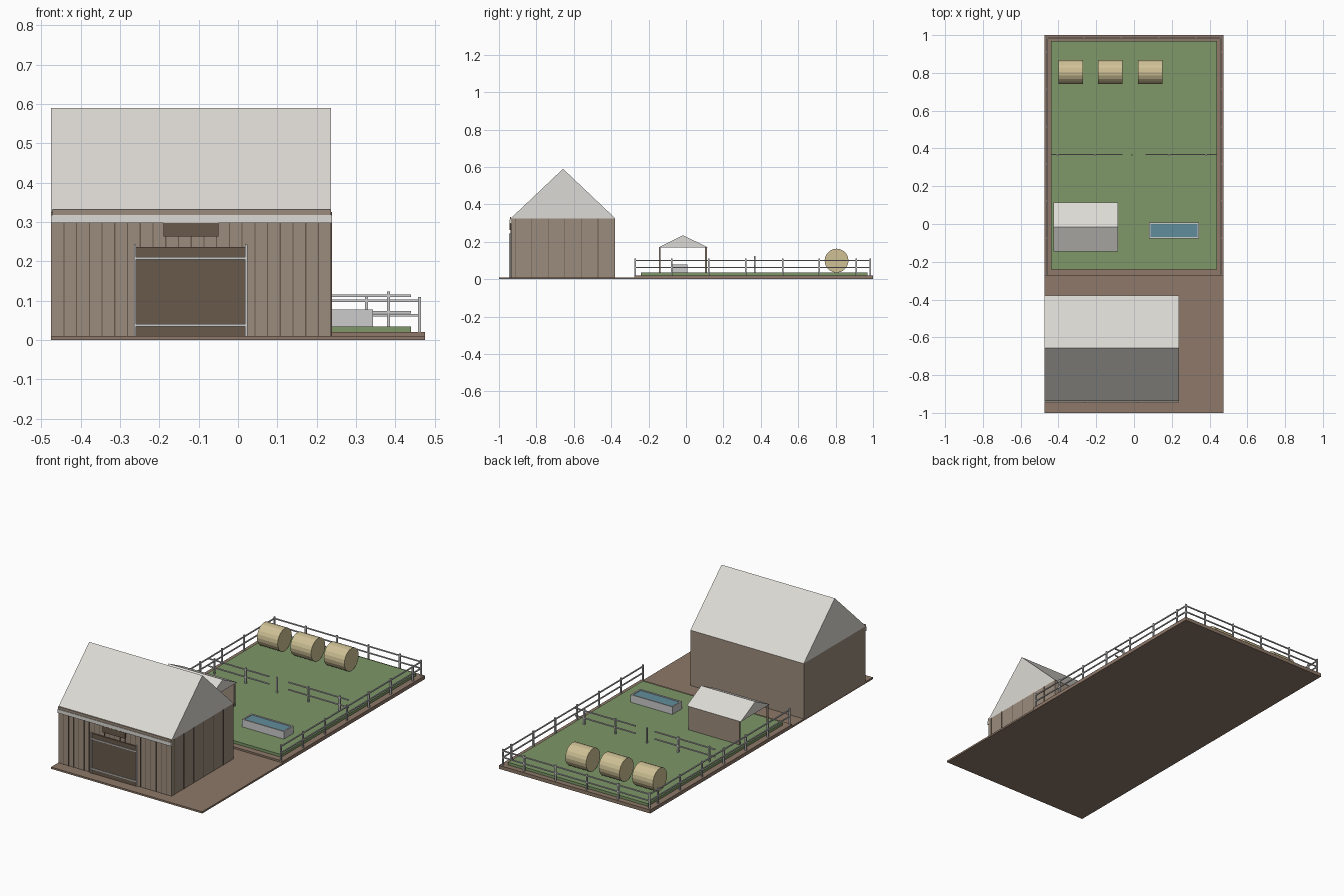
import bpy, bmesh, math

if "Cube" in bpy.data.objects:
    bpy.data.objects.remove(bpy.data.objects["Cube"])

def mat(name, r, g, b):
    m = bpy.data.materials.new(name)
    m.diffuse_color = (r, g, b, 1)
    m.use_nodes = True
    m.node_tree.nodes["Principled BSDF"].inputs["Base Color"].default_value = m.diffuse_color
    return m

EARTH = mat("earth", 0.27, 0.19, 0.14)
GRASS = mat("grass", 0.21, 0.31, 0.14)
WOOD = mat("weathered_wood", 0.33, 0.26, 0.20)
DARK = mat("dark_wood", 0.14, 0.10, 0.07)
ROOF = mat("pale_roof", 0.72, 0.70, 0.66)
HAY = mat("hay", 0.62, 0.53, 0.30)
WATER = mat("water", 0.12, 0.27, 0.33)

def finish(name, bm, material):
    bmesh.ops.recalc_face_normals(bm, faces=bm.faces)
    me = bpy.data.meshes.new(name)
    bm.to_mesh(me)
    bm.free()
    ob = bpy.data.objects.new(name, me)
    bpy.context.collection.objects.link(ob)
    if material:
        me.materials.append(material)
    return ob

def add_box(bm, x0, x1, y0, y1, z0, z1):
    vs = bmesh.ops.create_cube(bm, size=1)["verts"]
    for v in vs:
        v.co = (x1 if v.co.x > 0 else x0, y1 if v.co.y > 0 else y0, z1 if v.co.z > 0 else z0)

def boxes(name, dims, material=None):
    bm = bmesh.new()
    for d in dims:
        add_box(bm, *d)
    return finish(name, bm, material)

def gable_roof(name, x0, x1, y0, y1, z0, z1):
    bm = bmesh.new()
    profile = [(y0, z0), (y1, z0), ((y0 + y1) / 2, z1)]
    f = bm.faces.new([bm.verts.new((x0, y, z)) for y, z in profile])
    ext = bmesh.ops.extrude_face_region(bm, geom=[f])["geom"]
    bmesh.ops.translate(bm, vec=(x1 - x0, 0, 0),
                        verts=[g for g in ext if isinstance(g, bmesh.types.BMVert)])
    # extrude keeps the start face, so the prism is closed
    return finish(name, bm, ROOF)

# Ground layers
boxes("yard_base", [(-0.475, 0.475, -1, 1, 0, 0.01)], EARTH)
boxes("paddock_base", [(-0.475, 0.475, -0.275, 1, 0.01, 0.02)], EARTH)
boxes("grass", [(-0.44, 0.44, -0.24, 0.97, 0.02, 0.035)], GRASS)

# Barn body, roof and battens
BX0, BX1, BY0, BY1 = -0.475, 0.237, -0.935, -0.38
boxes("barn_walls", [(BX0, BX1, BY0, BY1, 0.01, 0.325)], WOOD)
gable_roof("barn_roof", BX0, BX1, BY0 - 0.002, BY1 + 0.002, 0.325, 0.59)
step = (BX1 - BX0) / 22
boxes("front_battens", [(BX0 + i * step - 0.0015, BX0 + i * step + 0.0015, BY0 - 0.002, BY0, 0.01, 0.31)
                        for i in range(1, 22)], DARK)
boxes("side_battens", [(BX1, BX1 + 0.002, y - 0.0015, y + 0.0015, 0.01, 0.325)
                       for y in [-0.913 + 0.0885 * i for i in range(6)]], DARK)
boxes("eave_board", [(BX0, BX1 + 0.002, BY0 - 0.009, BY0, 0.297, 0.318)], ROOF)
boxes("eave_trim", [(BX0 + 0.003, BX1, BY0 - 0.006, BY0, 0.318, 0.332)], WOOD)

# Barn door, its frame and the board above
boxes("barn_door", [(-0.262, 0.02, BY0 - 0.006, BY0, 0.01, 0.237)], DARK)
boxes("board_over_door", [(-0.19, -0.05, BY0 - 0.01, BY0, 0.263, 0.298)], DARK)
boxes("door_frame",
      [(x - 0.003, x + 0.003, BY0 - 0.012, BY0 - 0.004, 0.01, 0.243) for x in (-0.262, 0.021)] +
      [(-0.262, 0.021, BY0 - 0.010, BY0 - 0.004, z - 0.003, z + 0.003) for z in (0.038, 0.208)])

# Open shelter
gable_roof("shelter_roof", -0.425, -0.085, -0.145, 0.115, 0.17, 0.235)
boxes("shelter_back_wall", [(-0.415, -0.095, 0.102, 0.112, 0.035, 0.17)], WOOD)
boxes("shelter_posts", [(x - 0.004, x + 0.004, -0.144, -0.136, 0.035, 0.17) for x in (-0.415, -0.095)], WOOD)

# Water trough with rim walls
boxes("trough", [(0.08, 0.343, -0.078, 0.008, 0.035, 0.045),
                 (0.08, 0.088, -0.078, 0.008, 0.035, 0.078), (0.335, 0.343, -0.078, 0.008, 0.035, 0.078),
                 (0.08, 0.343, -0.078, -0.07, 0.035, 0.078), (0.08, 0.343, 0.0, 0.008, 0.035, 0.078)])
boxes("trough_water", [(0.088, 0.335, -0.07, 0.0, 0.045, 0.074)], WATER)

# Hay bales lying along x
for i, x in enumerate((-0.335, -0.125, 0.085)):
    bpy.ops.mesh.primitive_cylinder_add(vertices=20, radius=0.064, depth=0.13,
                                        location=(x, 0.805, 0.099), rotation=(0, math.pi / 2, 0))
    bale = bpy.context.object
    bale.name = f"hay_bale_{i + 1}"
    bale.data.materials.append(HAY)

# Perimeter fence: two sides and the back
P, R = 0.004, 0.003
E, YB, Y0 = 0.461, 0.985, -0.272
SP = 0.197
def post(x, y, z0):
    return (x - P, x + P, y - P, y + P, z0, z0 + 0.09)

side_y = [Y0 + SP * i for i in range(7)] + [YB]
back_x = [-E + SP * i for i in range(1, 5)]
boxes("fence_posts", [post(s * E, y, 0.02) for s in (-1, 1) for y in side_y] +
      [post(x, YB, 0.02) for x in back_x])
rails = []
for z in (0.063, 0.1):
    rails += [(s * E - R, s * E + R, Y0, YB, z - R, z + R) for s in (-1, 1)]
    rails.append((-E, E, YB - R, YB + R, z - R, z + R))
boxes("fence_rails", rails)

# Dividing fence with a gap in the middle
boxes("divider_posts", [post(-0.011 + SP * i, 0.367, 0.033) for i in range(-2, 3)])
boxes("divider_rails", [(a, b, 0.367 - R, 0.367 + R, z - R, z + R)
                        for a, b in ((-0.44, -0.06), (0.06, 0.44)) for z in (0.071, 0.113)])
